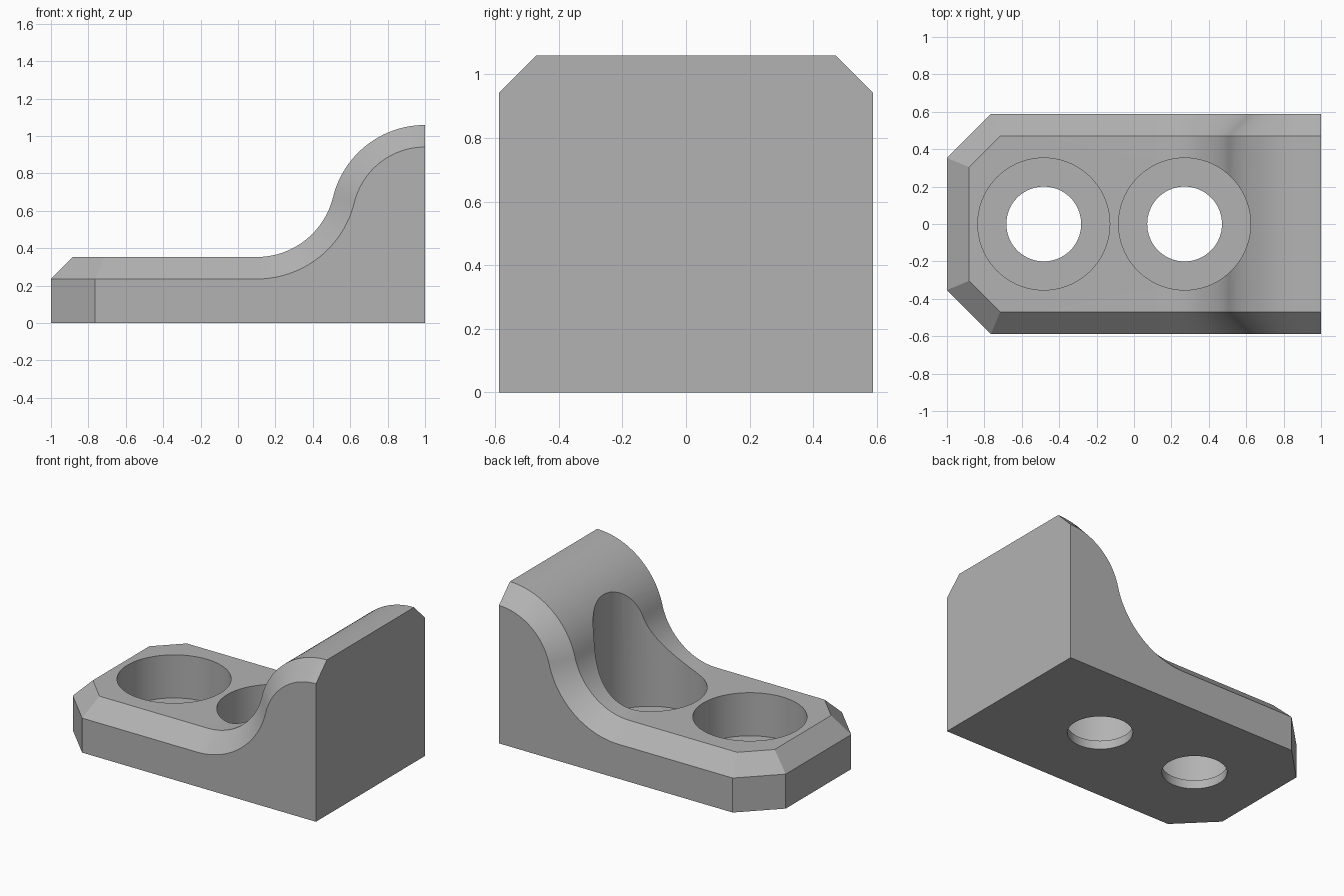
import bpy
import bmesh
from math import sin, cos, pi, atan2, radians, sqrt

cube = bpy.data.objects.get("Cube")
if cube:
    bpy.data.objects.remove(cube, do_unlink=True)

U = 2 / 17                       # chamfer size, the module of the part
HALF, TOP, HIGH = 5 * U, 3 * U, 9 * U
FLARE_X = 0.1                    # where the flat pad starts to curve up
R_LOW = 0.42                     # radius of the concave fillet on the top
STEPS = 24

grey = bpy.data.materials.new("plain grey")
grey.use_nodes = True
colour = (0.45, 0.45, 0.45, 1)
grey.diffuse_color = colour
grey.node_tree.nodes["Principled BSDF"].inputs["Base Color"].default_value = colour


def finish(name, bm):
    bmesh.ops.recalc_face_normals(bm, faces=bm.faces)
    mesh = bpy.data.meshes.new(name)
    bm.to_mesh(mesh)
    bm.free()
    mesh.materials.append(grey)
    obj = bpy.data.objects.new(name, mesh)
    bpy.context.collection.objects.link(obj)
    return obj


def swoop(offset):
    """S-curve of two tangent arcs, moved inwards by offset."""
    run, rise = 1 - FLARE_X, HIGH - TOP
    total = (run ** 2 + rise ** 2) / (2 * rise)
    bend = atan2(run, total - rise)
    r1, r2 = R_LOW + offset, total - R_LOW - offset
    angles = [bend * i / STEPS for i in range(STEPS + 1)]
    c1, c2 = TOP + R_LOW, HIGH - total + R_LOW
    low = [(FLARE_X + r1 * sin(a), c1 - r1 * cos(a)) for a in angles]
    high = [(1 - r2 * sin(a), c2 + r2 * cos(a)) for a in reversed(angles)]
    return low + high[1:]


def rim(offset):
    """Half outline of the body, from the nose to the tall end."""
    z, cut = TOP - offset, (U - offset)
    y, x = HALF - cut, -1 + cut
    diagonal = 1 + TOP - cut * sqrt(2)       # y - x along the clipped corner
    pts = [(x, x + diagonal, z), (y - diagonal, y, z)]
    return pts + [(px, y, pz) for px, pz in swoop(offset)]


# Body: wall, chamfer band and top strip, mirrored side to side
bm = bmesh.new()
sides = []
for s in (1, -1):
    upper = [bm.verts.new((x, s * y, z)) for x, y, z in rim(0)]
    lower = [bm.verts.new((x, s * y, z)) for x, y, z in rim(U)]
    base = [bm.verts.new((p.co.x, p.co.y, 0)) for p in (lower[0], lower[1], lower[-1])]
    for i in range(len(upper) - 1):
        bm.faces.new((lower[i], lower[i + 1], upper[i + 1], upper[i]))
    bm.faces.new((base[0], base[1], lower[1], lower[0]))
    bm.faces.new([base[1], base[2]] + lower[:0:-1])
    sides.append((upper, lower, base))
(ua, la, ba), (ub, lb, bb) = sides
for i in range(len(ua) - 1):
    bm.faces.new((ua[i], ua[i + 1], ub[i + 1], ub[i]))
bm.faces.new((la[0], ua[0], ub[0], lb[0]))
bm.faces.new((ba[0], la[0], lb[0], bb[0]))
bm.faces.new((ba[2], la[-1], ua[-1], ub[-1], lb[-1], bb[2]))
bm.faces.new(ba + bb[::-1])
body = finish("mounting_foot", bm)

# Stepped cutters: through hole below, wide counterbore above
def hole_cutter(x):
    bm = bmesh.new()
    n = 72
    profile = [(1.7 * U, -0.2), (1.7 * U, U / 2), (3 * U, U / 2), (3 * U, 1.5)]
    rings = [[bm.verts.new((x + r * cos(2 * pi * i / n), r * sin(2 * pi * i / n), z))
              for i in range(n)] for r, z in profile]
    for a, b in zip(rings, rings[1:]):
        for i in range(n):
            j = (i + 1) % n
            bm.faces.new((a[i], a[j], b[j], b[i]))
    bm.faces.new(rings[0])
    bm.faces.new(rings[-1])
    cutter = finish("hole_cutter", bm)
    cutter.hide_render = True
    return cutter


bpy.context.view_layer.objects.active = body
for x in (-1 + 4.4 * U, -1 + 10.8 * U):
    cutter = hole_cutter(x)
    mod = body.modifiers.new("hole", 'BOOLEAN')
    mod.operation, mod.solver, mod.object = 'DIFFERENCE', 'EXACT', cutter
    bpy.ops.object.modifier_apply(modifier=mod.name)
    bpy.data.objects.remove(cutter, do_unlink=True)

# Smooth curves, crisp machined edges
bpy.ops.object.select_all(action='DESELECT')
body.select_set(True)
bpy.ops.object.shade_smooth_by_angle(angle=radians(25))
